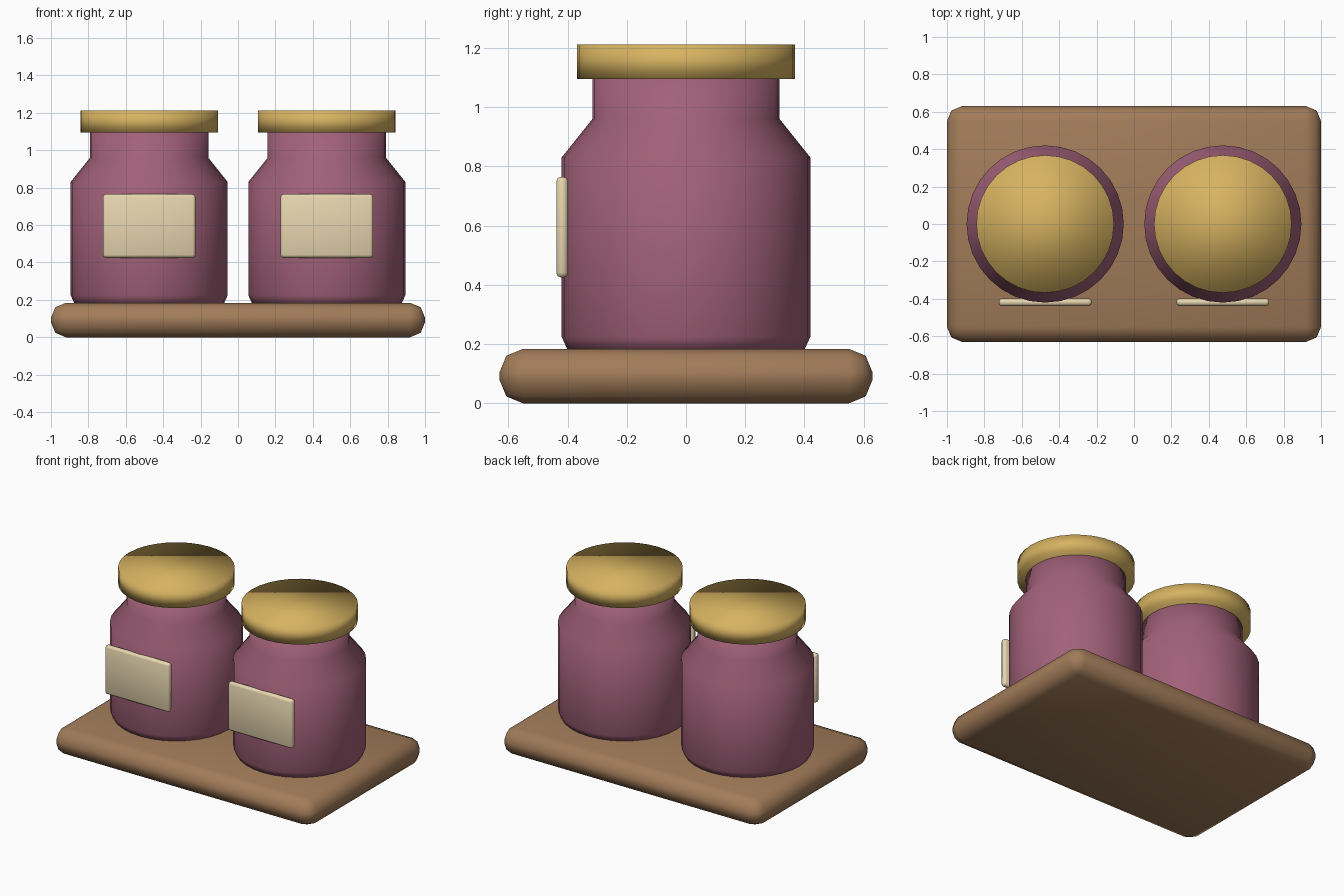
import bpy, bmesh
from math import cos, sin, pi

if "Cube" in bpy.data.objects:
    bpy.data.objects.remove(bpy.data.objects["Cube"])


def material(name, rgb):
    m = bpy.data.materials.new(name)
    m.diffuse_color = (*rgb, 1)
    m.use_nodes = True
    m.node_tree.nodes["Principled BSDF"].inputs["Base Color"].default_value = m.diffuse_color
    return m


WOOD = material("wood", (0.36, 0.20, 0.10))
GLAZE = material("plum_glaze", (0.36, 0.12, 0.19))
GOLD = material("gold", (0.68, 0.45, 0.12))
PAPER = material("paper", (0.80, 0.67, 0.43))


def finish(name, bm, mat):
    bmesh.ops.recalc_face_normals(bm, faces=bm.faces)
    for f in bm.faces:
        f.smooth = True
    me = bpy.data.meshes.new(name)
    bm.to_mesh(me)
    bm.free()
    me.materials.append(mat)
    ob = bpy.data.objects.new(name, me)
    bpy.context.collection.objects.link(ob)
    return ob


def rounded_box(name, lo, hi, bevel, mat):
    bm = bmesh.new()
    bmesh.ops.create_cube(bm, size=1)
    for v in bm.verts:
        v.co = [(a + b) / 2 + c * (b - a) for a, b, c in zip(lo, hi, v.co)]
    bmesh.ops.bevel(bm, geom=bm.edges[:], offset=bevel, segments=2,
                    profile=0.5, affect='EDGES')
    return finish(name, bm, mat)


def lathe(name, x, profile, mat, n=32):
    bm = bmesh.new()
    rings = [[bm.verts.new((x + r * cos(2 * pi * i / n), r * sin(2 * pi * i / n), z))
              for i in range(n)] for r, z in profile]
    for a, b in zip(rings, rings[1:]):
        for i in range(n):
            j = (i + 1) % n
            bm.faces.new((a[i], a[j], b[j], b[i]))
    bm.faces.new(rings[0])
    bm.faces.new(rings[-1])
    return finish(name, bm, mat)


# Serving board
rounded_box("board", (-1, -0.63, 0), (1, 0.63, 0.184), 0.08, WOOD)

# Two matching jars, each with a lid and a front label
JAR = [(0.395, 0.17), (0.42, 0.225), (0.42, 0.83), (0.316, 0.96), (0.316, 1.11)]
LID = [(0.368, 1.095), (0.368, 1.211)]
for side, x in (("left", -0.475), ("right", 0.475)):
    lathe(side + "_jar", x, JAR, GLAZE)
    lathe(side + "_lid", x, LID, GOLD)
    rounded_box(side + "_label", (x - 0.248, -0.438, 0.425),
                (x + 0.248, -0.398, 0.765), 0.016, PAPER)
